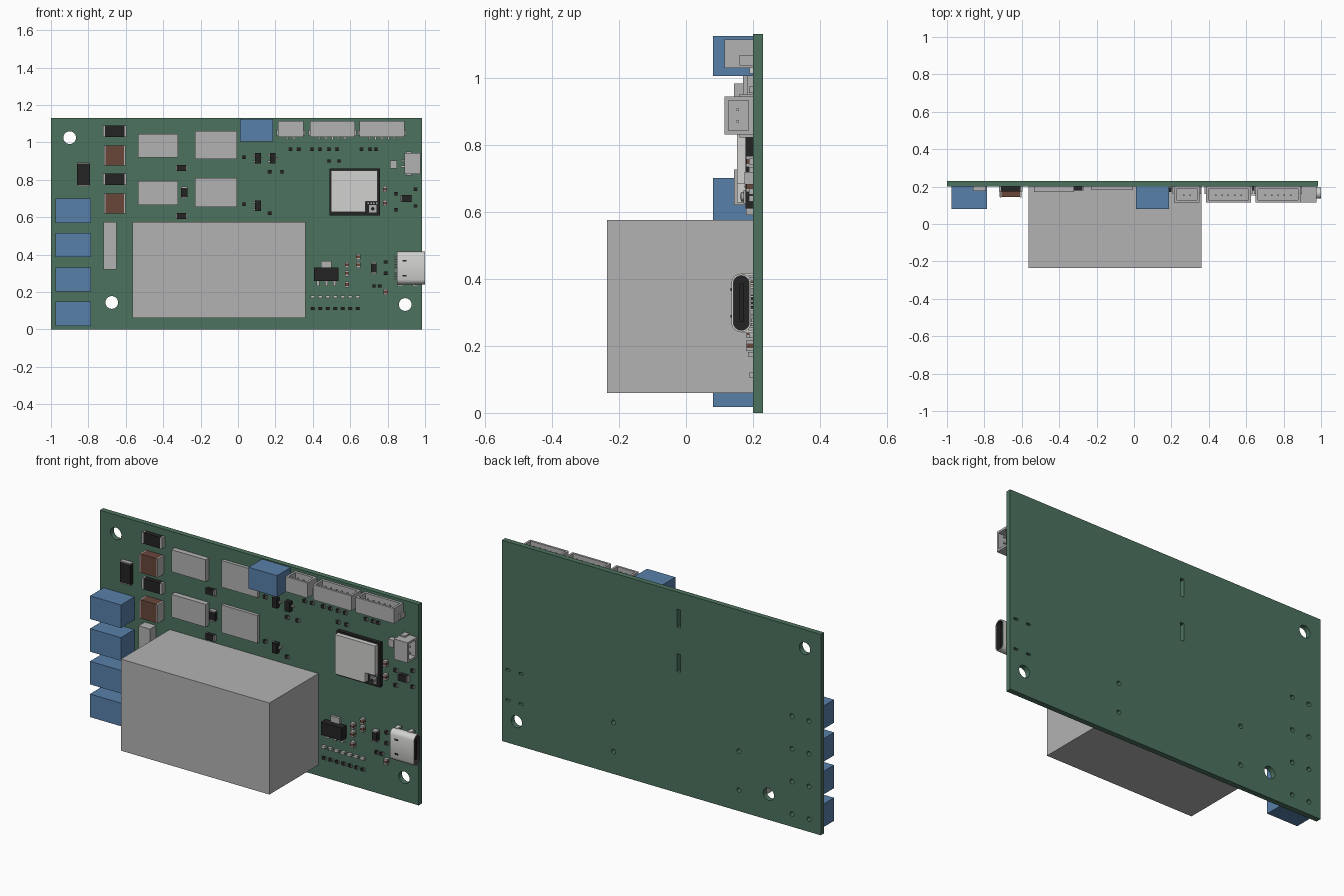
import bpy, bmesh, math
from mathutils import Matrix, Vector

if "Cube" in bpy.data.objects:
    bpy.data.objects.remove(bpy.data.objects["Cube"])

FACE = 0.2      # y of the component side of the board


def material(name, r, g, b):
    m = bpy.data.materials.new(name)
    m.use_nodes = True
    m.diffuse_color = (r, g, b, 1)
    m.node_tree.nodes["Principled BSDF"].inputs["Base Color"].default_value = (r, g, b, 1)
    return m


GREEN = material("board green", .073, .171, .114)
BLUE = material("terminal blue", .098, .216, .402)
GREY = material("component grey", .45, .45, .45)
SHIELD = material("shield silver", .64, .64, .63)
BLACK = material("chip black", .017, .017, .017)
BROWN = material("capacitor brown", .14, .062, .042)


class Part:
    """Collects boxes and cylinders into one named object."""
    def __init__(self, name, *mats):
        self.name, self.mats, self.bm = name, mats, bmesh.new()

    def box(self, x, z, w, h, depth, lift=0, mat=0):
        """Box centred at x, z, rising from the board by lift to depth."""
        y = FACE - (depth + lift) / 2
        m = Matrix.Translation((x, y, z)) @ Matrix.Diagonal((w, depth - lift, h, 1))
        vs = bmesh.ops.create_cube(self.bm, size=1, matrix=m)["verts"]
        for f in {f for v in vs for f in v.link_faces}:
            f.material_index = mat
        return self

    def rod(self, x, z, r, depth, lift=0, mat=0, sides=24):
        m = Matrix.Translation((x, FACE - (depth + lift) / 2, z)) @ Matrix.Rotation(math.pi / 2, 4, "X")
        vs = bmesh.ops.create_cone(self.bm, cap_ends=True, segments=sides, radius1=r, radius2=r,
                                   depth=depth - lift, matrix=m)["verts"]
        for f in {f for v in vs for f in v.link_faces}:
            f.material_index = mat
        return self

    def done(self):
        bmesh.ops.recalc_face_normals(self.bm, faces=self.bm.faces)
        me = bpy.data.meshes.new(self.name)
        self.bm.to_mesh(me)
        self.bm.free()
        for m in self.mats:
            me.materials.append(m)
        ob = bpy.data.objects.new(self.name, me)
        bpy.context.collection.objects.link(ob)
        return ob


# Board with mounting holes, lead holes and slots
board = Part("circuit_board", GREEN).box(-.0075, .565, 1.985, 1.13, 0, -.03).done()
cut = Part("hole_cutter", GREEN)
for x, z in ((-.9, 1.025), (-.675, .144), (.894, .133)):
    cut.rod(x, z, .034, .1, -.1)
TERMINAL_Z = [.635 - .184 * i for i in range(4)]
for z in TERMINAL_Z:
    for x in (-.926, -.82):
        cut.rod(x, z - .012, .013, .1, -.1, sides=16)
for x, z in ((.29, .29), (.29, .126), (-.49, .337), (-.49, .118)):
    cut.rod(x, z, .013, .1, -.1, sides=16)
for z in (.983, .733):
    cut.box(-.117, z, .022, .1, .1, -.1)
for x in (.867, .948):
    for z in (.24, .41):
        cut.box(x, z, .025, .012, .1, -.1)
cutter = cut.done()
cutter.hide_render = True
mod = board.modifiers.new("holes", "BOOLEAN")
mod.object, mod.solver = cutter, "EXACT"
bpy.context.view_layer.objects.active = board
bpy.ops.object.modifier_apply(modifier="holes")
bpy.data.objects.remove(cutter)

# Large blocks and terminals
Part("power_supply_block", GREY).box(-.1025, .3175, .925, .515, .435).done()
Part("fuse_block", GREY).box(-.685, .448, .07, .255, .055).done()
for z in TERMINAL_Z:
    Part("screw_terminal", BLUE).box(-.881, z, .192, .13, .12).done()
Part("top_terminal", BLUE).box(.0985, 1.065, .177, .12, .12).done()
for x, w, d, rows in ((-.427, .214, .03, ((.982, .124), (.729, .128))),
                      (-.1175, .225, .018, ((.985, .15), (.732, .156)))):
    for z, h in rows:
        Part("relay", GREY).box(x, z, w, h, d).done()


# Two-ended surface parts: body with metal caps along the long side
def chip(name, x, z, length, width, depth, body, upright=False, cap=.16):
    p = Part(name, body, GREY)
    for shift, size, mat in ((0, 1 - 2 * cap, 0), (.5 - cap / 2, cap, 1), (cap / 2 - .5, cap, 1)):
        o, s = shift * length, size * length
        d = depth * (1.04 if mat else 1)
        if upright:
            p.box(x, z + o, width, s, d, mat=mat)
        else:
            p.box(x + o, z, s, width, d, mat=mat)
    p.done()


for z in (1.06, .803):
    chip("power_diode", -.658, z, .125, .062, .026, BLACK, cap=.08)
    chip("large_capacitor", -.658, z - .13, .115, .105, .055, BROWN, cap=.07)
chip("upright_diode", -.826, .83, .125, .067, .022, BLACK, True, cap=.04)
for x, z in ((-.302, .863), (-.302, .607)):
    chip("small_diode", x, z, .058, .032, .02, BLACK, cap=.07)
chip("small_diode", -.288, .733, .06, .036, .02, BLACK, True, cap=.1)
chip("small_diode", .725, .328, .062, .03, .025, BLACK, True, cap=.1)
chip("small_diode", .9, .7, .06, .036, .025, BLACK, cap=.06)

# Tiny resistors and capacitors, listed as z followed by x positions
for z, xs in ((.964, (.28, .325, .395, .438, .486, .53, .66, .705, .737)),
              (.9, (.486, .54)), (.92, (.032,)), (.67, (.032,)), (.842, (.17, .235)),
              (.62, (.17,)), (.75, (.95,)), (.725, (.845,)), (.64, (.845,)), (.66, (.95,)),
              (.36, (.79,)), (.3, (.79,)), (.232, (.728, .758))):
    for x in xs:
        chip("resistor", x, z, .022, .018, .012, BLACK, cap=.12)
for z, xs in ((.75, (.785,)), (.675, (.785,)), (.388, (.643,)), (.345, (.582, .643)),
              (.3, (.582,)), (.24, (.582,)), (.2, (.79,))):
    for x in xs:
        chip("capacitor", x, z, .032, .022, .02, BROWN, True, cap=.28)
for i in range(7):
    chip("indicator_light", .4 + .04 * i, .175, .026, .014, .014, SHIELD, cap=.3)
    chip("indicator_resistor", .4 + .04 * i, .112, .024, .016, .01, BLACK, cap=.12)
Part("push_button", GREY).box(.832, .882, .036, .042, .03).done()

# Transistors with three legs
for x, z in ((.107, .915), (.186, .915), (.107, .66)):
    p = Part("transistor", BLACK, GREY).box(x, z, .03, .056, .03, .004)
    p.box(x + .02, z, .014, .01, .012, mat=1)
    for s in (-1, 1):
        p.box(x - .02, z + s * .018, .014, .01, .012, mat=1)
    p.done()

# Voltage regulator
p = Part("voltage_regulator", BLACK, GREY).box(.472, .296, .13, .072, .045, .004)
p.box(.472, .348, .056, .034, .014, mat=1)
for i in (-1, 0, 1):
    p.box(.472 + i * .045, .247, .016, .03, .014, mat=1)
p.done()

# Wireless module with shield can and antenna socket
Part("module_board", BLACK).box(.624, .735, .268, .25, .022).done()
p = Part("module_shield", SHIELD)
p.box(.59, .739, .186, .222, .048, .022).box(.7145, .767, .063, .166, .048, .022).done()
p = Part("antenna_socket", GREY, BLACK).box(.72, .645, .04, .04, .028, .022)
p.rod(.72, .645, .014, .036, .028).rod(.72, .645, .009, .038, .036, 1)
for i in range(4):
    p.box(.697 + .015 * i, .675, .008, .008, .026, .022)
p.done()


# Open-topped wire headers
def header(name, x, z, w, pins, turned=False):
    p = Part(name, GREY, SHIELD)
    h, d, t = .085, .085, .012
    p.box(0, 0, w, h, .014)                              # wall by the board
    p.box(0, -h / 2 + .016, w, .032, d)                  # floor
    p.box(0, .006, w - .07, h - .012, d, d - t)          # front wall
    for s in (-1, 1):
        p.box(s * (w - t) / 2, 0, t, h, d)               # sides
        p.box(s * (w / 2 - .022), .012, .03, h - .024, d, d - t)
        p.box(s * (w / 2 + .002), -.02, .012, .03, .04)  # solder ears
    for i in range(pins):
        px = (i - (pins - 1) / 2) * .034
        p.box(px, .006, .008, .055, .05, .042, 1)
        p.box(px, -h / 2 - .006, .01, .022, .01, 0, 1)
    ob = p.done()
    if turned:
        ob.rotation_euler.y = math.pi / 2
    ob.location = (x, 0, z)


header("small_header", .283, 1.072, .136, 2)
header("middle_header", .505, 1.072, .24, 5)
header("wide_header", .77, 1.072, .24, 5)
header("side_header", .932, .887, .114, 2, True)

# USB port: rounded shell, hollowed from its open end
port = Part("charging_port", SHIELD, BLACK)
r, half, cy, cz = .03, .0575, FACE - .035, .328
ring = []
for i in range(18):
    a = 2 * math.pi * (i + .5) / 18
    ring.append(port.bm.verts.new((.85, cy + r * math.cos(a),
                                   cz + r * math.sin(a) + math.copysign(half, math.sin(a)))))
back = port.bm.faces.new(ring)
ext = bmesh.ops.extrude_face_region(port.bm, geom=[back], use_keep_orig=True)["geom"]
bmesh.ops.translate(port.bm, vec=(.15, 0, 0), verts=[v for v in ext if isinstance(v, bmesh.types.BMVert)])
bmesh.ops.recalc_face_normals(port.bm, faces=port.bm.faces)
mouth = max(port.bm.faces, key=lambda f: f.calc_center_median().x)
bmesh.ops.inset_region(port.bm, faces=[mouth], thickness=.006)
deep = bmesh.ops.extrude_discrete_faces(port.bm, faces=[mouth])["faces"][0]
bmesh.ops.translate(port.bm, vec=(-.11, 0, 0), verts=deep.verts)
deep.material_index = 1
for e in deep.edges:
    for f in e.link_faces:
        f.material_index = 1
port.box(.95, cz, .08, .115, .04, .028, 1)               # tongue
for s in (-1, 1):
    for x in (.867, .948):
        port.box(x, cz + s * .085, .022, .01, .035)      # mounting legs
    port.box(.89, cz + s * .04, .02, .008, .067, .06, 1)  # latch marks
for i in range(10):
    port.box(.844, cz + (i - 4.5) * .013, .02, .006, .012)
ob = port.done()
bpy.ops.object.select_all(action="DESELECT")
ob.select_set(True)
bpy.context.view_layer.objects.active = ob
bpy.ops.object.shade_smooth_by_angle()
